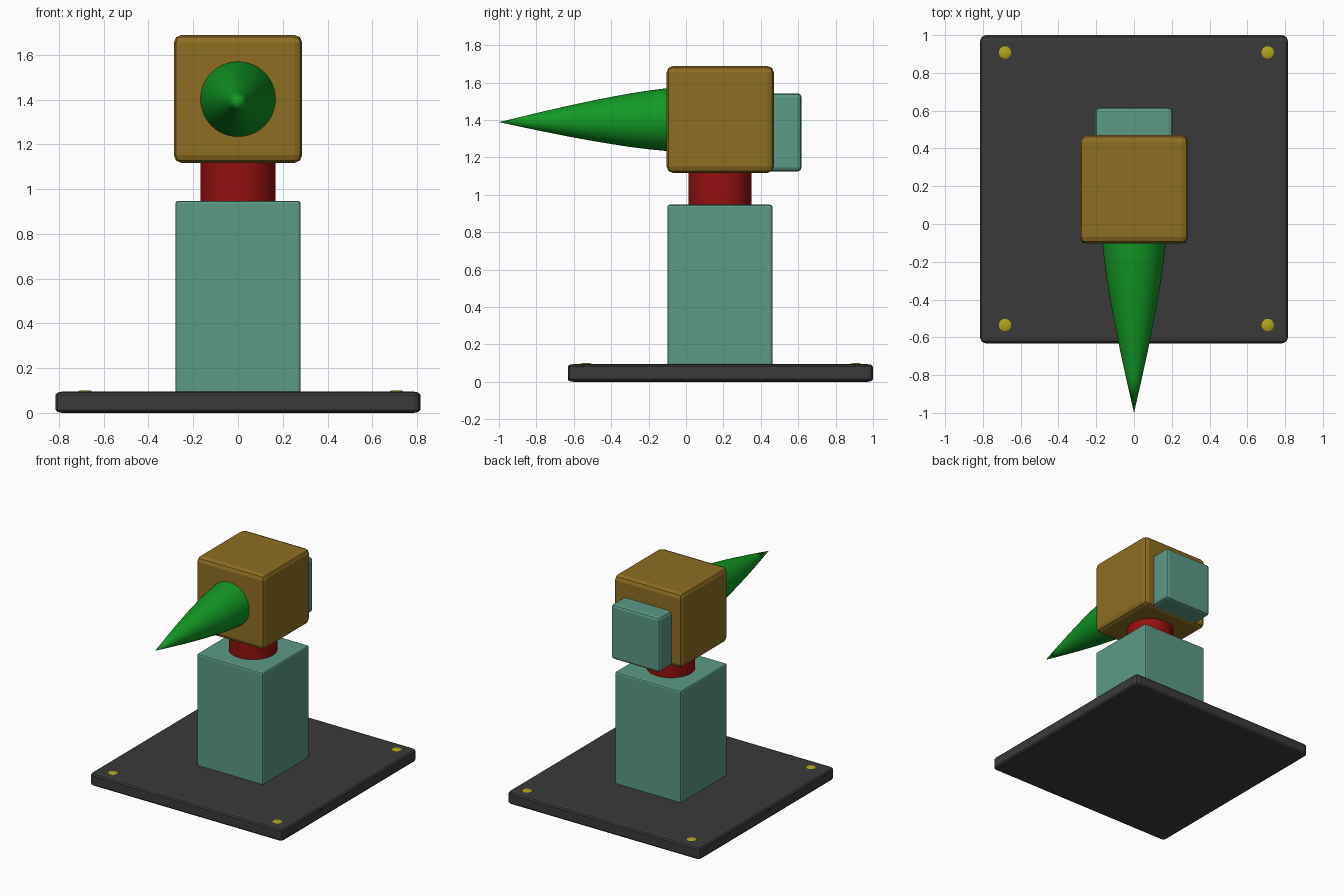
import bpy, bmesh, math
from mathutils import Vector

if "Cube" in bpy.data.objects:
    bpy.data.objects.remove(bpy.data.objects["Cube"])


def material(name, rgb):
    m = bpy.data.materials.new(name)
    m.diffuse_color = (*rgb, 1)
    m.use_nodes = True
    m.node_tree.nodes["Principled BSDF"].inputs["Base Color"].default_value = m.diffuse_color
    return m


TEAL = material("muted teal", (0.105, 0.32, 0.235))
BROWN = material("ochre brown", (0.27, 0.155, 0.016))
RED = material("deep red", (0.30, 0.005, 0.005))
GREEN = material("bright green", (0.006, 0.32, 0.018))
DARK = material("dark grey", (0.042, 0.042, 0.042))
YELLOW = material("bolt yellow", (0.45, 0.38, 0.008))


def add(name, bm, mat, smooth=False):
    bmesh.ops.recalc_face_normals(bm, faces=bm.faces)
    me = bpy.data.meshes.new(name)
    bm.to_mesh(me)
    bm.free()
    me.materials.append(mat)
    ob = bpy.data.objects.new(name, me)
    bpy.context.collection.objects.link(ob)
    if smooth:
        bpy.context.view_layer.objects.active = ob
        ob.select_set(True)
        bpy.ops.object.shade_smooth_by_angle(angle=math.radians(40))
        ob.select_set(False)
    return ob


def box(name, lo, hi, bevel, mat, segments=2):
    """Box between two corners with bevel sizes given per axis."""
    lo, hi, b = Vector(lo), Vector(hi), Vector(bevel)
    size, mid = hi - lo, (lo + hi) / 2
    bm = bmesh.new()
    # bevel in a space where the bevel is 1 unit on every axis, then scale back
    bmesh.ops.create_cube(bm, size=1)
    bmesh.ops.scale(bm, verts=bm.verts, vec=[size[i] / b[i] for i in range(3)])
    bmesh.ops.bevel(bm, geom=bm.edges[:], offset=1, segments=segments,
                    profile=0.5, affect='EDGES')
    bmesh.ops.scale(bm, verts=bm.verts, vec=b)
    bmesh.ops.translate(bm, verts=bm.verts, vec=mid)
    return add(name, bm, mat)


def lathe(name, profile, mat, centre, axis='Z', sides=48, shear=0.0):
    """Solid of revolution from (height, radius) pairs, closed at both ends."""
    bm = bmesh.new()
    cx, cy, cz = centre
    rings = []
    for h, r in profile:
        n = 1 if r == 0 else sides
        ring = []
        for i in range(n):
            a = 2 * math.pi * i / sides
            u, v = r * math.cos(a), r * math.sin(a)
            p = (cx + u, cy + v, cz + h) if axis == 'Z' else (cx + u, cy - h, cz + v + shear * h)
            ring.append(bm.verts.new(p))
        rings.append(ring)
    for a, b in zip(rings, rings[1:]):
        for i in range(sides):
            j = (i + 1) % sides
            if len(b) == 1:
                bm.faces.new((a[i], a[j], b[0]))
            else:
                bm.faces.new((a[i], a[j], b[j], b[i]))
    for ring in (rings[0], rings[-1]):
        if len(ring) > 1:
            bm.faces.new(ring)
    return add(name, bm, mat, smooth=True)


# Stand
box("base_plate", (-0.815, -0.632, 0), (0.815, 1.0, 0.095), (0.03, 0.03, 0.014), DARK)
box("column", (-0.28, -0.10, 0.085), (0.28, 0.462, 0.947), (0.012, 0.012, 0.012), TEAL)
lathe("neck", [(0.93, 0.168), (1.13, 0.168)], RED, (0, 0.182, 0))

# Head with rear box
box("head", (-0.287, -0.104, 1.117), (0.287, 0.47, 1.689), (0.035, 0.035, 0.035), BROWN)
box("rear_box", (-0.206, 0.42, 1.125), (0.206, 0.617, 1.543), (0.028, 0.02, 0.02), TEAL)

# Long bulging spike, tip slightly lower than its root
lathe("spike", [(-0.02, 0.169), (0.0, 0.168), (0.1, 0.157), (0.2, 0.143), (0.3, 0.126),
                (0.4, 0.108), (0.55, 0.078), (0.72, 0.041), (0.9, 0)],
      GREEN, (0, -0.10, 1.402), axis='Y', shear=-0.015)

# Flat bolts near the plate corners
for i, (x, y) in enumerate([(x, y) for x in (-0.683, 0.708) for y in (-0.535, 0.908)]):
    lathe(f"bolt_{i + 1}", [(0.08, 0.033), (0.095, 0.033), (0.099, 0.024), (0.101, 0)],
          YELLOW, (x, y, 0), sides=16)
